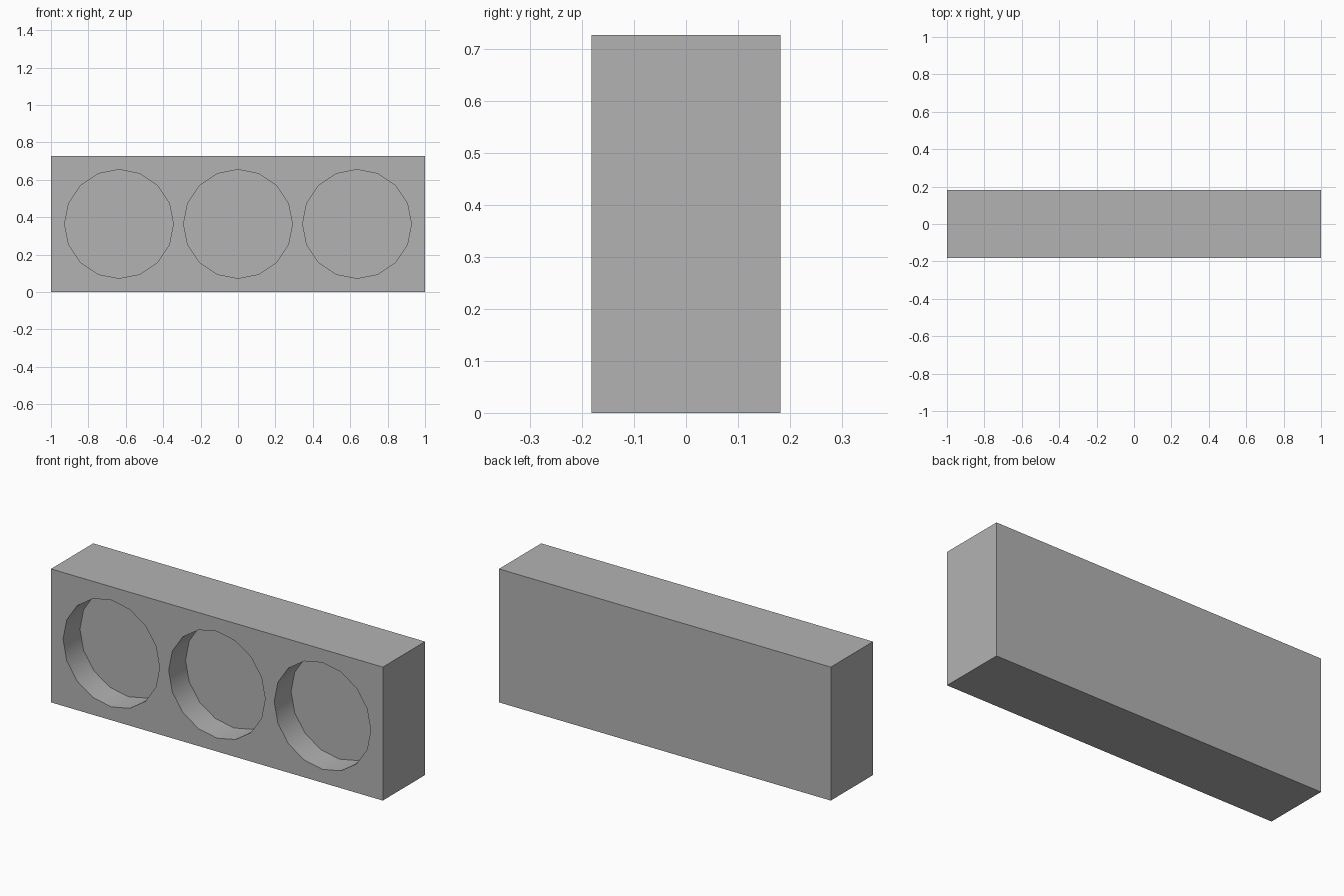
import bpy
import math

cube = bpy.data.objects.get("Cube")
if cube:
    bpy.data.objects.remove(cube, do_unlink=True)

# Overall dimensions
UNIT = 2 / 5.5
WIDTH, DEPTH, HEIGHT = 2.0, UNIT, 2 * UNIT
RADIUS, SPACING, RECESS = 0.8 * UNIT, 1.75 * UNIT, 0.4 * UNIT

# Single grey finish
grey = bpy.data.materials.new("plain_grey")
grey.use_nodes = True
colour = (0.45, 0.45, 0.45, 1)
grey.diffuse_color = colour
grey.node_tree.nodes["Principled BSDF"].inputs["Base Color"].default_value = colour

# Solid block
bpy.ops.mesh.primitive_cube_add(size=1, location=(0, 0, HEIGHT / 2))
block = bpy.context.object
block.name = "housing_block"
block.scale = (WIDTH, DEPTH, HEIGHT)
bpy.ops.object.transform_apply(location=False, rotation=False, scale=True)
block.data.materials.append(grey)


def cut_round_recess(x):
    """Sink one sixteen-sided blind hole into the front face."""
    bpy.ops.mesh.primitive_cylinder_add(
        vertices=16, radius=RADIUS, depth=2 * RECESS,
        location=(x, -DEPTH / 2, HEIGHT / 2), rotation=(math.pi / 2, 0, 0))
    cutter = bpy.context.object
    cutter.name = "recess_cutter"
    cutter.hide_render = True
    cutter.data.materials.append(grey)
    mod = block.modifiers.new("recess", "BOOLEAN")
    mod.operation = "DIFFERENCE"
    mod.solver = "EXACT"
    mod.object = cutter
    bpy.ops.object.select_all(action="DESELECT")
    block.select_set(True)
    bpy.context.view_layer.objects.active = block
    bpy.ops.object.modifier_apply(modifier=mod.name)
    bpy.data.objects.remove(cutter, do_unlink=True)


# Row of three recesses
for i in (-1, 0, 1):
    cut_round_recess(i * SPACING)

# Smooth recess walls, keep the block edges crisp
bpy.ops.object.shade_smooth_by_angle(angle=math.radians(30))
